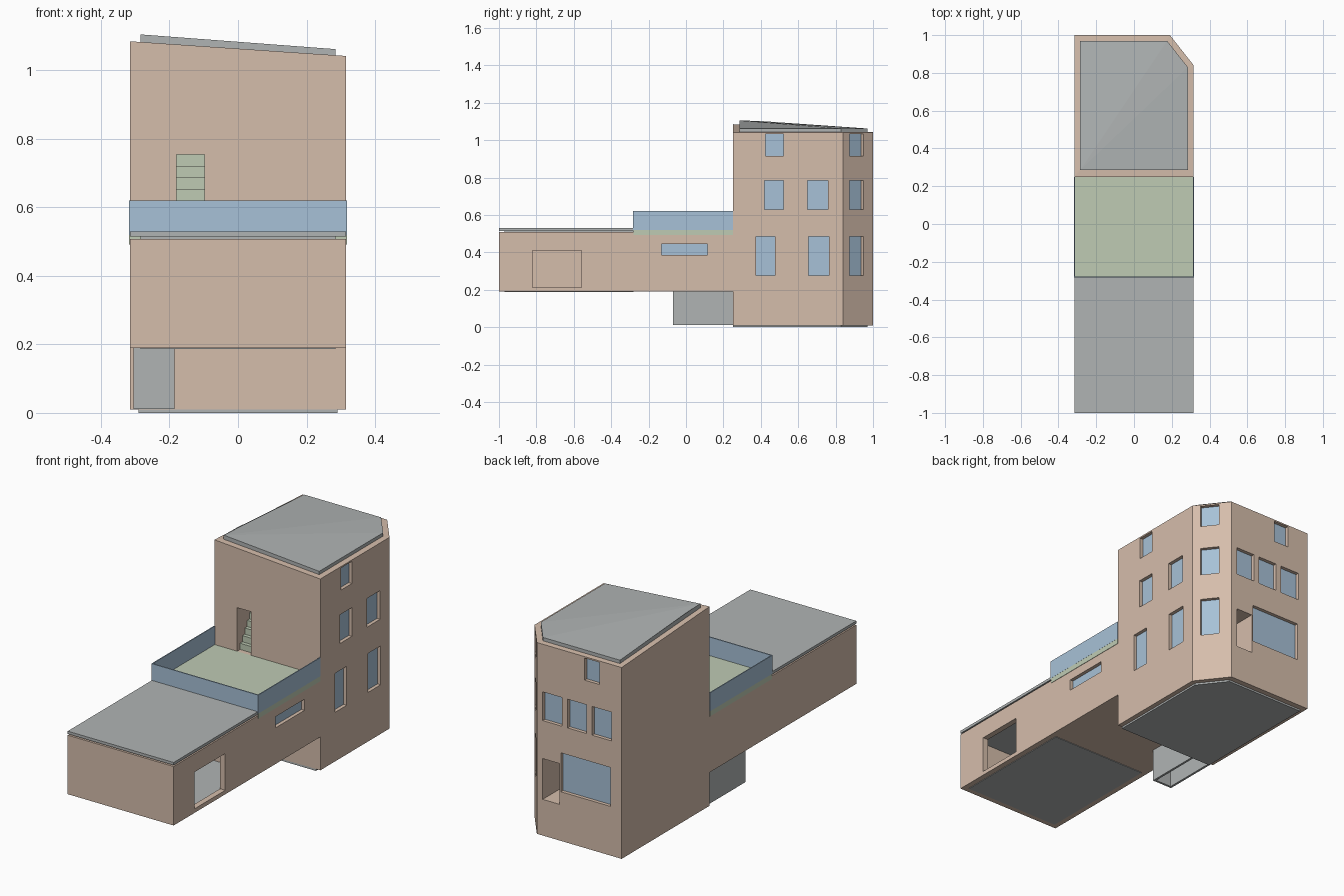
import bpy, bmesh, math
from mathutils import Matrix, Vector

if "Cube" in bpy.data.objects:
    bpy.data.objects.remove(bpy.data.objects["Cube"])


def material(name, rgb):
    lin = [((c / 255 + 0.055) / 1.055) ** 2.4 for c in rgb]
    m = bpy.data.materials.new(name)
    m.diffuse_color = (*lin, 1)
    m.use_nodes = True
    m.node_tree.nodes["Principled BSDF"].inputs["Base Color"].default_value = m.diffuse_color
    return m


TAN = material("tan_wall", (213, 189, 171))
GREY = material("grey_roof", (176, 180, 180))
GREEN = material("green_terrace", (191, 203, 180))
BLUE = material("blue_glass", (167, 193, 215))


def finish(name, bm, mat):
    bmesh.ops.recalc_face_normals(bm, faces=bm.faces)
    me = bpy.data.meshes.new(name)
    bm.to_mesh(me)
    bm.free()
    me.materials.append(mat)
    ob = bpy.data.objects.new(name, me)
    bpy.context.collection.objects.link(ob)
    return ob


def block(name, centre, size, mat, angle=0):
    bm = bmesh.new()
    m = Matrix.Translation(centre) @ Matrix.Rotation(angle, 4, 'Z') @ Matrix.Diagonal((*size, 1))
    bmesh.ops.create_cube(bm, size=1, matrix=m)
    return finish(name, bm, mat)


def box(name, x, y, z, mat):
    pairs = (x, y, z)
    return block(name, [(a + b) / 2 for a, b in pairs], [b - a for a, b in pairs], mat)


def prism(name, outline, z0, tops, mat):
    """Upright prism whose top is a fan of triangles from the first corner."""
    bm = bmesh.new()
    lo = [bm.verts.new((x, y, z0)) for x, y in outline]
    hi = [bm.verts.new((x, y, t)) for (x, y), t in zip(outline, tops)]
    n = len(lo)
    bm.faces.new(lo[::-1])
    for i in range(n):
        j = (i + 1) % n
        bm.faces.new((lo[i], lo[j], hi[j], hi[i]))
    for i in range(1, n - 1):
        bm.faces.new((hi[0], hi[i], hi[i + 1]))
    return finish(name, bm, mat)


def cut(target, cutter):
    mod = target.modifiers.new("cut", 'BOOLEAN')
    mod.operation = 'DIFFERENCE'
    mod.solver = 'EXACT'
    mod.object = cutter
    with bpy.context.temp_override(object=target, active_object=target):
        bpy.ops.object.modifier_apply(modifier=mod.name)
    bpy.data.objects.remove(cutter)


def window(target, point, angle, width, z, depth=0.025):
    """Recess in a wall facing the given angle, with a pane at its back."""
    normal = Vector((math.cos(angle), math.sin(angle), 0))
    p = Vector((point[0], point[1], (z[0] + z[1]) / 2))
    h, turn = z[1] - z[0], angle - math.pi / 2
    cut(target, block("cutter", p, (width, 2 * depth, h), TAN, turn))
    block("window_pane", p - normal * (depth - 0.003), (width, 0.006, h), BLUE, turn)


# Tower with one chamfered corner and a raised front left corner
W = 0.316
tower = prism("tower", [(-W, .25), (W, .25), (W, .84), (.19, 1), (-W, 1)], .01,
              [1.085, 1.042, 1.042, 1.042, 1.042], TAN)
prism("tower_roof", [(-.285, .285), (.285, .285), (.285, .83), (.175, .97), (-.285, .97), (-.285, .4)],
      1.02, [1.105, 1.062, 1.062, 1.062, 1.062, 1.102], GREY)
prism("tower_base", [(-.29, .25), (.29, .25), (.29, .83), (.18, .97), (-.29, .97)], 0, [.012] * 5, GREY)

# Window rows shared by all tower walls
LOW, MID, TOP = (.275, .485), (.63, .785), (.915, 1.034)
for y0, y1, z in ((.375, .475, LOW), (.655, .765, LOW), (.42, .52, MID), (.65, .76, MID), (.425, .52, TOP)):
    window(tower, (W, (y0 + y1) / 2), 0, y1 - y0, z)
for z in (LOW, MID, TOP):
    window(tower, (.26, .911), math.atan2(.126, .16), .095, z)
for x0, x1, z in ((-.25, .046, LOW), (-.255, -.14, MID), (-.107, .006, MID), (.04, .155, MID), (-.185, -.095, TOP)):
    window(tower, ((x0 + x1) / 2, 1), math.pi / 2, x1 - x0, z)

# Open rear doorway, and terrace doorway with stairs inside
cut(tower, box("cutter", (.055, .155), (.8, 1.05), (.205, .425), TAN))
cut(tower, box("cutter", (-.18, -.098), (.2, .42), (.52, .755), TAN))
for i in range(7):
    y = .275 + .02 * i
    box("stair_step", (-.18, -.098), (y, .42), (.52 + .0335 * i, .52 + .0335 * (i + 1)), GREEN)

# Raised wing, hollow at the front with an open side bay
wing = box("wing", (-W, W), (-1, .25), (.19, .508), TAN)
cut(wing, box("cutter", (-.285, .285), (-.97, -.3), (.2, .495), TAN))
cut(wing, box("cutter", (.25, .35), (-.82, -.56), (.212, .41), TAN))
window(wing, (W, -.0075), 0, .245, (.385, .445))
box("wing_floor", (-.284, .284), (-.969, -.301), (.199, .207), GREY)
box("wing_ceiling", (-.284, .284), (-.969, -.301), (.488, .496), GREY)
box("wing_underside", (-.285, .285), (-.97, -.28), (.187, .192), GREY)
box("wing_roof", (-W, W), (-1, -.28), (.515, .53), GREY)
box("wing_roof_support", (-.285, .285), (-.97, -.28), (.505, .517), GREY)

# Terrace deck and its thin glass parapet
D = .318
box("terrace_deck", (-D, D), (-.28, .25), (.492, .52), GREEN)
box("parapet_front", (-D, D), (-.283, -.277), (.52, .62), BLUE)
for s in (-1, 1):
    block("parapet_side", (s * (D - .002), -.0135, .57), (.005, .527, .1), BLUE)

# Open-bottomed shaft below the wing
shaft = box("entry_shaft", (-.305, -.185), (-.07, .25), (.012, .19), GREY)
cut(shaft, box("cutter", (-.293, -.197), (-.058, .24), (0, .18), GREY))
